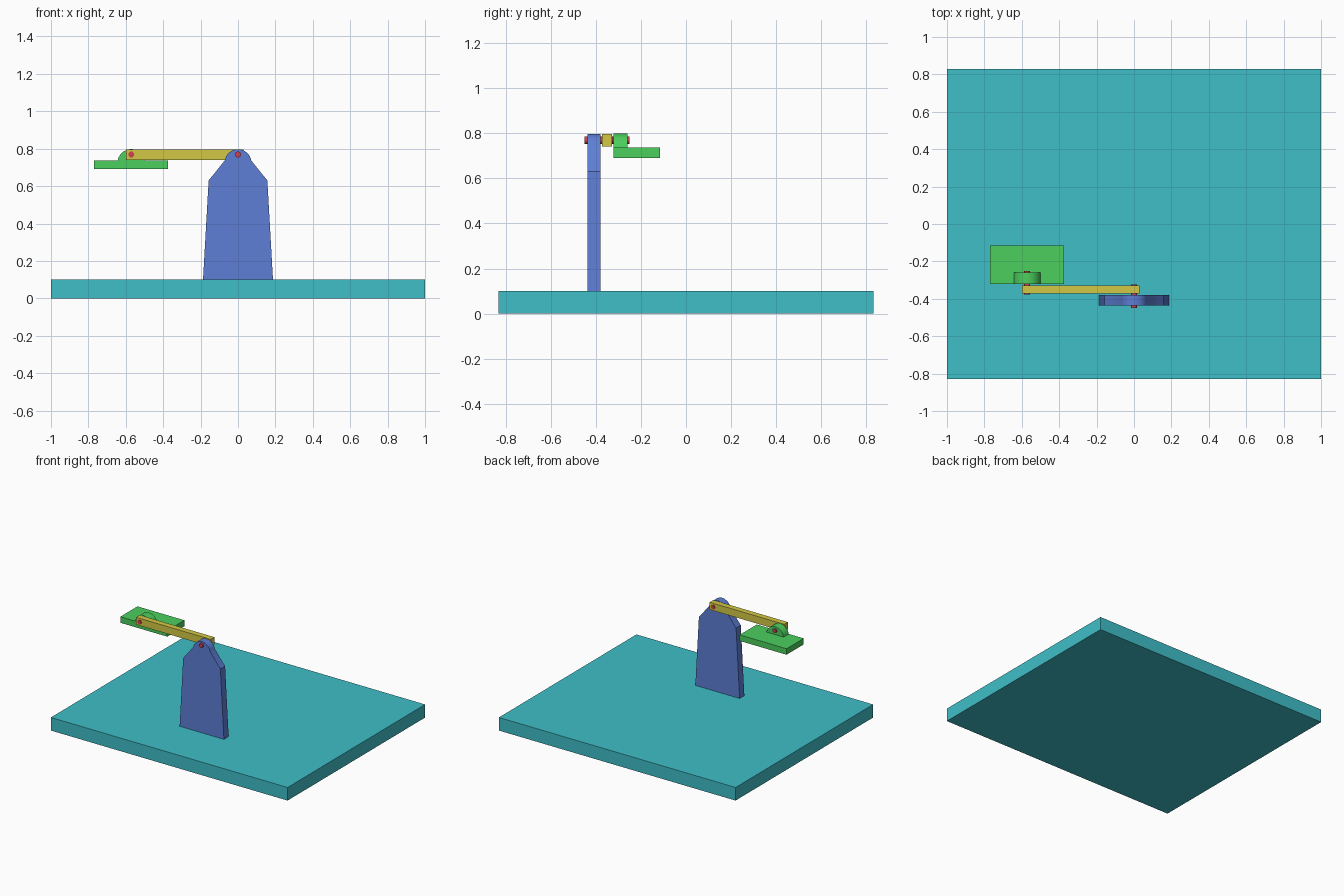
import bpy
from math import cos, sin, pi, radians

if "Cube" in bpy.data.objects:
    bpy.data.objects.remove(bpy.data.objects["Cube"])

PIVOT_Z = 0.769
END_X = -0.571


def material(name, r, g, b):
    m = bpy.data.materials.new(name)
    m.diffuse_color = (r, g, b, 1)
    m.use_nodes = True
    m.node_tree.nodes["Principled BSDF"].inputs["Base Color"].default_value = m.diffuse_color
    return m


TEAL = material("teal", 0.05, 0.52, 0.58)
BLUE = material("blue", 0.11, 0.21, 0.66)
YELLOW = material("yellow", 0.65, 0.58, 0.06)
GREEN = material("green", 0.07, 0.62, 0.11)
RED = material("red", 0.65, 0.05, 0.08)


def prism(name, profile, y0, y1, mat):
    """Extrude a counter-clockwise (x, z) profile from y0 to y1."""
    n = len(profile)
    verts = [(x, y, z) for y in (y0, y1) for x, z in profile]
    faces = [tuple(range(n)), tuple(range(2 * n - 1, n - 1, -1))]
    faces += [(i, i + n, (i + 1) % n + n, (i + 1) % n) for i in range(n)]
    mesh = bpy.data.meshes.new(name)
    mesh.from_pydata(verts, [], faces)
    mesh.materials.append(mat)
    obj = bpy.data.objects.new(name, mesh)
    bpy.context.collection.objects.link(obj)
    bpy.ops.object.select_all(action='DESELECT')
    obj.select_set(True)
    bpy.context.view_layer.objects.active = obj
    bpy.ops.object.shade_smooth_by_angle(angle=radians(25))
    return obj


def rect(x0, x1, z0, z1):
    return [(x0, z0), (x1, z0), (x1, z1), (x0, z1)]


def arc(cx, cz, r, a0, a1, n):
    angles = [radians(a0 + (a1 - a0) * i / n) for i in range(n + 1)]
    return [(cx + r * cos(a), cz + r * sin(a)) for a in angles]


def pin(name, x, y0, y1):
    prism(name, arc(x, PIVOT_Z, 0.016, 0, 337.5, 15), y0, y1, RED)


# Ground slab
prism("base", rect(-1, 1, 0, 0.10), -0.83, 0.83, TEAL)

# Tapered upright with rounded head
post = [(-0.187, 0.10), (0.187, 0.10), (0.157, 0.63)]
post += arc(0, 0.725, 0.072, 10, 170, 16) + [(-0.157, 0.63)]
prism("post", post, -0.437, -0.38, BLUE)

# Swing arm
prism("arm", rect(-0.6, 0.03, 0.741, 0.797), -0.372, -0.328, YELLOW)

# Hanging platform and its rounded lug
prism("platform", rect(-0.769, -0.373, 0.691, 0.737), -0.322, -0.115, GREEN)
prism("platform_lug", arc(END_X, 0.725, 0.073, 0, 180, 16), -0.322, -0.259, GREEN)

# Pivot pins
pin("post_pin", 0, -0.449, -0.323)
pin("platform_pin", END_X, -0.376, -0.25)
